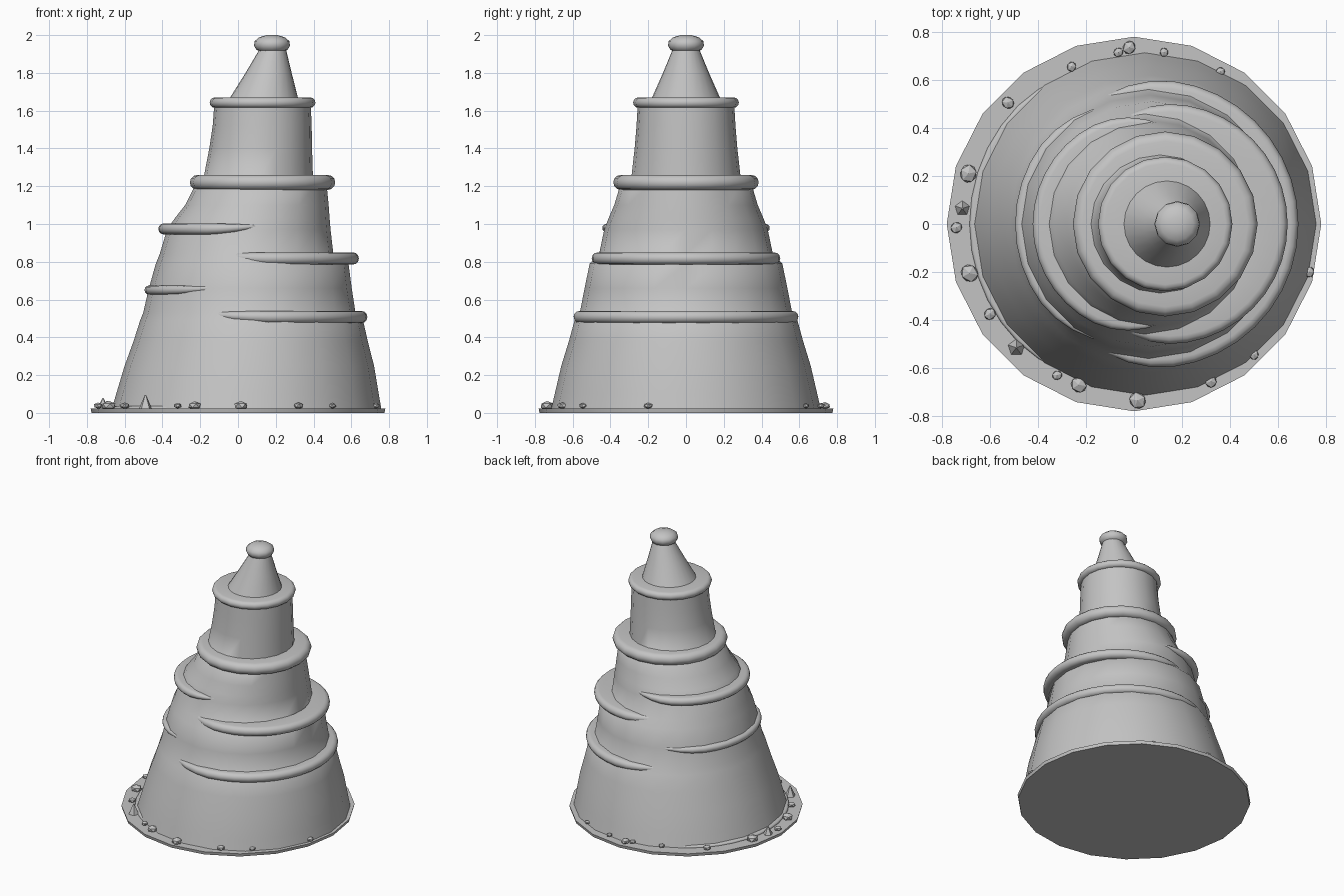
import bpy, bmesh, math, random
from mathutils import Matrix

if "Cube" in bpy.data.objects:
    bpy.data.objects.remove(bpy.data.objects["Cube"])

random.seed(4)
SIDES = 20
stone = bpy.data.materials.new("grey stone")
stone.diffuse_color = (0.55, 0.55, 0.55, 1)
stone.use_nodes = True
stone.node_tree.nodes["Principled BSDF"].inputs["Base Color"].default_value = stone.diffuse_color


def finish(name, bm, angle=50):
    """Turn a bmesh into a named, shaded object."""
    bmesh.ops.recalc_face_normals(bm, faces=bm.faces)
    me = bpy.data.meshes.new(name)
    bm.to_mesh(me)
    bm.free()
    me.materials.append(stone)
    ob = bpy.data.objects.new(name, me)
    bpy.context.collection.objects.link(ob)
    bpy.ops.object.select_all(action='DESELECT')
    bpy.context.view_layer.objects.active = ob
    ob.select_set(True)
    if angle:
        bpy.ops.object.shade_smooth_by_angle(angle=math.radians(angle))
    return ob


def bridge(bm, loops, closed):
    """Join successive vertex loops with quads; cap the ends unless closed."""
    pairs = list(zip(loops, loops[1:])) + ([(loops[-1], loops[0])] if closed else [])
    for a, b in pairs:
        n = len(a)
        for i in range(n):
            j = (i + 1) % n
            bm.faces.new((a[i], a[j], b[j], b[i]))
    if not closed:
        bm.faces.new(loops[0][::-1])
        bm.faces.new(loops[-1])


def stack(name, sections, sides=SIDES, angle=50):
    """Loft circles given as (z, centre x, radius)."""
    bm = bmesh.new()
    loops = [[bm.verts.new((c + r * math.cos(2 * math.pi * i / sides),
                            r * math.sin(2 * math.pi * i / sides), z))
              for i in range(sides)] for z, c, r in sections]
    bridge(bm, loops, False)
    return finish(name, bm, angle)


def ledge(name, cx, outer, z0, z1, depth, start=0, end=360, taper=40):
    """Rounded ledge around the tower; partial ones taper to both ends."""
    bm = bmesh.new()
    full = end - start >= 360
    n = SIDES if full else round((end - start) / 9)
    h = (z1 - z0) / 2
    loops = []
    for k in range(n if full else n + 1):
        a = start + (end - start) * k / n
        t = 1 if full else min(1, min(a - start, end - a) / taper)
        t = math.sin(t * math.pi / 2)
        hh = h * (0.2 + 0.8 * t)
        o = outer - 0.04 * (1 - t)
        # flat inner edge and a rounded nose, top edge kept level
        sec = [(o - depth, -hh)]
        sec += [(o - hh + hh * math.cos(b), hh * math.sin(b))
                for b in [math.pi * (-0.5 + q / 6) for q in range(7)]]
        sec += [(o - depth, hh)]
        zc = z1 - h * 0.8 - h * 0.2 if full else z1 - hh - (1 - t) * h * 0.3
        ar = math.radians(a)
        loops.append([bm.verts.new((cx + r * math.cos(ar), r * math.sin(ar), zc + z))
                      for r, z in sec])
    bridge(bm, loops, full)
    return finish(name, bm, 60)


# ground slab
stack("base_slab", [(0.0, 0, 0.775), (0.022, 0, 0.78)], angle=30)

# leaning, stepped tower body
stack("tower_body", [
    (0.015, 0.045, 0.715), (0.10, 0.05, 0.695), (0.25, 0.06, 0.66), (0.38, 0.067, 0.62),
    (0.49, 0.072, 0.59), (0.53, 0.06, 0.562), (0.66, 0.065, 0.537), (0.79, 0.075, 0.51),
    (0.84, 0.045, 0.46), (0.97, 0.057, 0.433), (1.03, 0.075, 0.41), (1.10, 0.10, 0.38),
    (1.20, 0.12, 0.35), (1.24, 0.107, 0.29), (1.40, 0.12, 0.272), (1.52, 0.128, 0.262),
    (1.64, 0.13, 0.255)])

# full ledges
ledge("upper_ledge", 0.13, 0.28, 1.615, 1.67, 0.15)
ledge("middle_ledge", 0.13, 0.385, 1.18, 1.26, 0.15)
stack("upper_ledge_floor", [(1.62, 0.13, 0.2), (1.668, 0.13, 0.2)])

# partial ledges that fade into the wall
ledge("right_ledge_high", 0.14, 0.50, 0.785, 0.85, 0.13, -125, 125)
ledge("right_ledge_low", 0.085, 0.60, 0.475, 0.54, 0.12, -119, 119)
ledge("left_ledge_high", 0.04, 0.462, 0.945, 1.003, 0.09, 80, 280)
ledge("left_ledge_low", 0.065, 0.56, 0.625, 0.675, 0.09, 108, 252)

# low skirt of rubble along the foot
ledge("foot_skirt", 0.02, 0.705, 0.01, 0.036, 0.05, 100, 260)

# pointed cap and knob
stack("cap_cone", [(1.655, 0.135, 0.186), (1.80, 0.162, 0.122), (1.93, 0.185, 0.068)], 24)
stack("top_knob", [(1.912, 0.18, 0.06), (1.922, 0.18, 0.083), (1.945, 0.18, 0.095),
                   (1.968, 0.18, 0.092), (1.988, 0.18, 0.068), (2.0, 0.18, 0.03)], 12, 60)

# pebbles around the foot: x, y, radius
pebbles = [(-.69, .21, .04), (-.74, -.015, .026), (-.685, -.205, .04), (-.6, -.375, .027),
           (-.32, -.63, .022), (-.23, -.67, .036), (.015, -.735, .038), (.32, -.655, .028),
           (.5, -.545, .022), (.73, -.2, .024), (.36, .635, .02), (.125, .715, .02),
           (-.02, .735, .03), (-.065, .715, .022), (-.26, .655, .022), (-.525, .505, .028)]
bm = bmesh.new()
for x, y, r in pebbles:
    m = (Matrix.Translation((x, y, 0.038)) @ Matrix.Rotation(random.uniform(0, 6), 4, 'Z')
         @ Matrix.Diagonal((1.05, 0.95, 0.65, 1)))
    bmesh.ops.create_icosphere(bm, subdivisions=1, radius=r, matrix=m)
finish("pebbles", bm, 0)

# pointed stones
bm = bmesh.new()
for x, y, r, h in [(-.715, .065, .034, .06), (-.49, -.515, .038, .078)]:
    bmesh.ops.create_cone(bm, cap_ends=True, segments=5, radius1=r, radius2=0.003, depth=h,
                          matrix=Matrix.Translation((x, y, 0.018 + h / 2)))
finish("pointed_stones", bm, 0)
